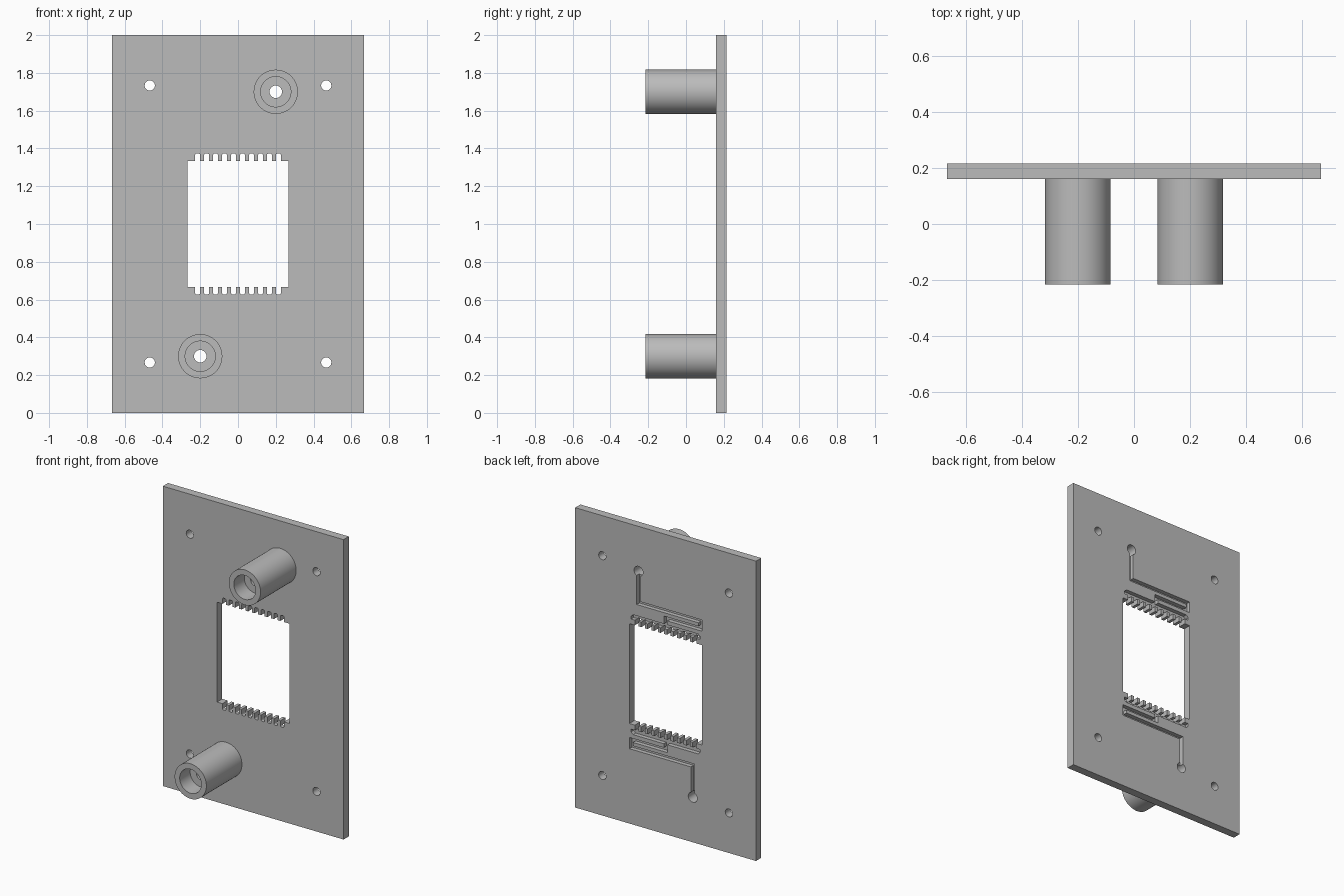
import bpy, bmesh, math
from mathutils import Vector

cube = bpy.data.objects.get("Cube")
if cube:
    bpy.data.objects.remove(cube, do_unlink=True)

FRONT, BACK, NOSE = 0.16, 0.215, -0.215
FLOOR = 0.187           # depth reached by the grooves on the back

grey = bpy.data.materials.new("plain grey")
grey.use_nodes = True
colour = (0.5, 0.5, 0.5, 1)
grey.diffuse_color = colour
grey.node_tree.nodes["Principled BSDF"].inputs["Base Color"].default_value = colour


def make_object(name, bm):
    bmesh.ops.recalc_face_normals(bm, faces=bm.faces)
    mesh = bpy.data.meshes.new(name)
    bm.to_mesh(mesh)
    bm.free()
    mesh.materials.append(grey)
    obj = bpy.data.objects.new(name, mesh)
    bpy.context.collection.objects.link(obj)
    return obj


def prism(name, outline, y0, y1):
    """Extrude an x-z outline along y."""
    bm = bmesh.new()
    face = bm.faces.new([bm.verts.new((x, y0, z)) for x, z in outline])
    new = bmesh.ops.extrude_face_region(bm, geom=[face])["geom"]
    bmesh.ops.translate(bm, vec=(0, y1 - y0, 0),
                        verts=[v for v in new if isinstance(v, bmesh.types.BMVert)])
    return make_object(name, bm)


def rect(x0, x1, z0, z1):
    return [(x0, z0), (x1, z0), (x1, z1), (x0, z1)]


def circle(cx, cz, r, n=40):
    return [(cx + r * math.cos(math.tau * i / n), cz + r * math.sin(math.tau * i / n))
            for i in range(n)]


def turned(points):
    """Half turn about the middle of the plate."""
    return [(-x, 2 - z) for x, z in points]


def activate(obj):
    bpy.ops.object.select_all(action='DESELECT')
    obj.select_set(True)
    bpy.context.view_layer.objects.active = obj


def cut(target, outline, y0=FRONT - 0.1, y1=BACK + 0.1):
    cutter = prism("cutter", outline, y0, y1)
    cutter.hide_render = True
    mod = target.modifiers.new("cut", 'BOOLEAN')
    mod.operation, mod.solver, mod.object = 'DIFFERENCE', 'EXACT', cutter
    activate(target)
    bpy.ops.object.modifier_apply(modifier=mod.name)
    bpy.data.objects.remove(cutter, do_unlink=True)


# Plate
plate = prism("plate", rect(-0.667, 0.667, 0, 2), FRONT, BACK)

# Window with a comb of rounded notches along its top and bottom
HALF, PITCH, W, TOP, TIP, R = 0.267, 0.0475, 0.0135, 1.333, 1.373, 0.009
comb = [(HALF, TOP)]
for i in range(10):
    cx = (4.5 - i) * PITCH
    comb.append((cx + W, TOP))
    for side, start in ((1, 0), (-1, 90)):
        for k in range(4):
            a = math.radians(start + 30 * k)
            comb.append((cx + side * (W - R) + R * math.cos(a), TIP - R + R * math.sin(a)))
    comb.append((cx - W, TOP))
comb.append((-HALF, TOP))
cut(plate, comb + turned(comb))

# Screw holes at the corners
for sx in (-0.467, 0.467):
    for z in (0.267, 1.733):
        cut(plate, circle(sx, z, 0.027))

# Feed channels on the back, one above the window and one turned below it
channels = [
    rect(0.187, 0.213, 1.475, 1.7),       # down from the port
    rect(-0.267, 0.213, 1.475, 1.501),    # long run across
    rect(-0.267, -0.241, 1.426, 1.501),   # bend
    rect(-0.267, 0.013, 1.426, 1.452),    # short run back
    rect(-0.013, 0.013, 1.38, 1.452),     # drop to the manifold
    [(-0.255, 1.367), (0.255, 1.367), (0.255, 1.385), (0.24, 1.4),
     (-0.24, 1.4), (-0.255, 1.385)],      # manifold behind the notches
]
for outline in channels:
    cut(plate, outline, FLOOR, BACK + 0.1)
    cut(plate, turned(outline), FLOOR, BACK + 0.1)

# Ports and tubular fittings
BORE, SOCKET, OUTER, DEPTH = 0.033, 0.08, 0.117, 0.11
profile = [(BORE, FRONT), (BORE, NOSE + DEPTH), (SOCKET, NOSE + DEPTH),
           (SOCKET, NOSE), (OUTER, NOSE), (OUTER, FRONT)]
for name, cx, cz in (("upper_fitting", 0.2, 1.7), ("lower_fitting", -0.2, 0.3)):
    cut(plate, circle(cx, cz, BORE, 64))
    bm = bmesh.new()
    ring = [bm.verts.new((cx + r, y, cz)) for r, y in profile]
    edges = [bm.edges.new((a, b)) for a, b in zip(ring, ring[1:] + ring[:1])]
    bmesh.ops.spin(bm, geom=ring + edges, cent=Vector((cx, 0, cz)), axis=(0, 1, 0),
                   angle=math.tau, steps=64)
    bmesh.ops.remove_doubles(bm, verts=bm.verts, dist=0.0005)
    fitting = make_object(name, bm)
    activate(fitting)
    bpy.ops.object.shade_smooth_by_angle(angle=math.radians(30))

activate(plate)
bpy.ops.object.shade_smooth_by_angle(angle=math.radians(25))
